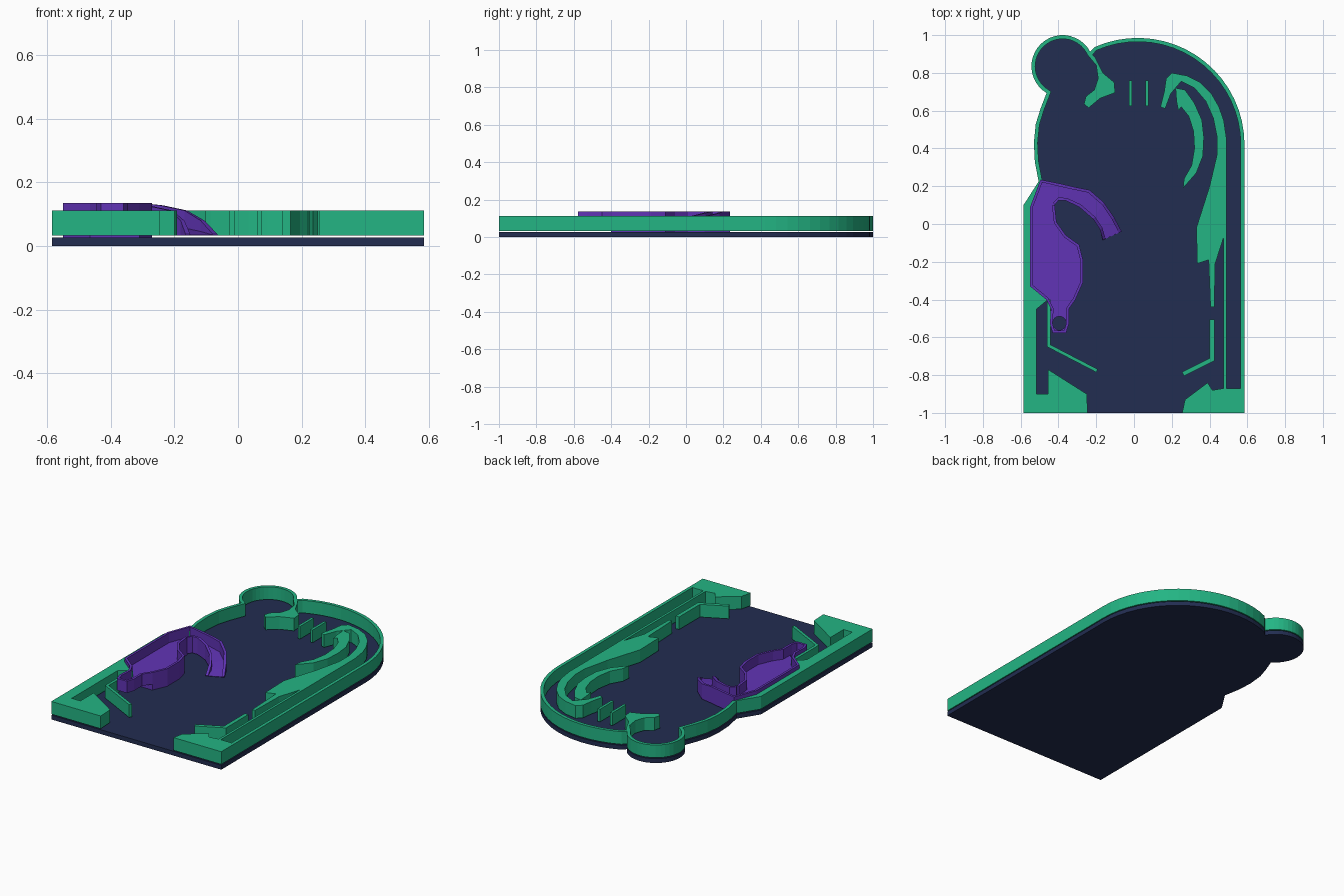
import bpy, bmesh
from math import cos, sin, radians
from mathutils import Vector

cube = bpy.data.objects.get("Cube")
if cube:
    bpy.data.objects.remove(cube, do_unlink=True)


def make_material(name, color):
    mat = bpy.data.materials.new(name)
    mat.use_nodes = True
    mat.diffuse_color = (*color, 1)
    mat.node_tree.nodes["Principled BSDF"].inputs["Base Color"].default_value = (*color, 1)
    return mat


NAVY = make_material("navy board", (.016, .026, .082))
GREEN = make_material("green walls", (.017, .462, .230))
PURPLE = make_material("purple ramp", (.120, .034, .468))

BASE_TOP, WALL_BOTTOM, WALL_TOP = .027, .033, .112
TRAY_FLOOR, RIM_TOP = .075, .136


def finish(name, bm, mat):
    bmesh.ops.recalc_face_normals(bm, faces=bm.faces)
    mesh = bpy.data.meshes.new(name)
    bm.to_mesh(mesh)
    bm.free()
    mesh.materials.append(mat)
    obj = bpy.data.objects.new(name, mesh)
    bpy.context.scene.collection.objects.link(obj)
    return obj


def prism(name, outline, bottom=WALL_BOTTOM, top=WALL_TOP, mat=GREEN, hole=None):
    """Extrude a flat outline, with an optional hole, between two heights."""
    bm = bmesh.new()
    edges = []
    for loop in [outline] + ([hole] if hole else []):
        verts = [bm.verts.new((p[0], p[1], bottom)) for p in loop]
        edges += [bm.edges.new((a, b)) for a, b in zip(verts, verts[1:] + verts[:1])]
    bmesh.ops.triangle_fill(bm, edges=edges, use_beauty=True, normal=(0, 0, 1))
    raised = bmesh.ops.extrude_face_region(bm, geom=bm.faces[:], use_keep_orig=True)["geom"]
    for v in raised:
        if isinstance(v, bmesh.types.BMVert):
            v.co.z = top
    return finish(name, bm, mat)


def offset(path, width):
    """Mitred copy of an open path, moved to the right of its direction."""
    pts = [Vector(p) for p in path]
    dirs = [(b - a).normalized() for a, b in zip(pts, pts[1:])]
    result = []
    for i, p in enumerate(pts):
        d0, d1 = dirs[max(i - 1, 0)], dirs[min(i, len(dirs) - 1)]
        n0, n1 = Vector((d0.y, -d0.x)), Vector((d1.y, -d1.x))
        mid = (n0 + n1).normalized()
        result.append(p + mid * width / max(mid.dot(n0), .5))
    return result


def strip(name, path, width, **kw):
    """Upright wall along a path, made of one box per segment run."""
    return prism(name, list(path) + offset(path, width)[::-1], **kw)


def arc(cx, cy, r, start, end, steps):
    angles = [radians(start + (end - start) * i / steps) for i in range(steps + 1)]
    return [(cx + r * cos(a), cy + r * sin(a)) for a in angles]


# Board and perimeter wall, clockwise from the front left corner
outline = [(-.585, -1), (-.585, .10), (-.505, .225), (-.525, .33), (-.53, .43),
           (-.52, .53), (-.495, .61)]
outline += arc(-.378, .835, .165, 239, 28, 22)
outline += arc(.02, .42, .565, 114, 0, 18)
outline += [(.585, -1)]
prism("board", outline, 0, BASE_TOP, NAVY)
strip("perimeter_wall", outline, .02)

# Front corner blocks with the side lanes
prism("front_right_block", [
    (-.585, -1), (-.245, -1), (-.25, -.90), (-.455, -.77), (-.455, -.90), (-.515, -.90),
    (-.515, -.45), (-.455, -.40), (-.55, -.33), (-.55, .09), (-.49, .21), (-.505, .225),
    (-.585, .10)])
prism("front_left_block", [
    (.585, -1), (.255, -1), (.27, -.93), (.39, -.84), (.415, -.88), (.475, -.87), (.585, -.87)])

# Bent guide rails
strip("right_guide", [(-.46, -.40), (-.46, -.65), (-.20, -.785)], -.018)
strip("left_guide", [(.425, -.505), (.425, -.725), (.265, -.805)], .024)

# Launch lane wall sweeping into the upper arch
prism("launch_lane_wall", [
    (.49, -.88), (.49, .45), (.475, .55), (.45, .62), (.41, .69), (.35, .75), (.28, .785),
    (.20, .80), (.17, .77), (.16, .70), (.14, .62), (.165, .61), (.195, .69), (.22, .72),
    (.25, .755), (.32, .72), (.38, .65), (.42, .56), (.44, .46), (.44, .37), (.40, .20),
    (.33, -.02), (.335, -.21), (.395, -.19), (.405, -.44), (.425, -.44), (.43, -.21),
    (.475, -.07), (.475, -.88)])
prism("inner_hook", [
    (.22, .72), (.27, .71), (.32, .64), (.36, .55), (.37, .46), (.365, .36), (.33, .27),
    (.26, .19), (.265, .24), (.305, .31), (.32, .40), (.315, .49), (.29, .57), (.25, .62),
    (.235, .60), (.225, .65)])

# Top lane dividers and the deflector beside the round pocket
for side, x in (("right", -.018), ("left", .068)):
    prism(side + "_lane_divider", [(x - .008, .625), (x + .008, .625),
                                   (x + .008, .76), (x - .008, .76)])
prism("pocket_deflector", [
    (-.23, .91), (-.205, .88), (-.165, .80), (-.105, .75), (-.10, .695), (-.18, .665),
    (-.24, .615), (-.265, .635), (-.255, .675), (-.21, .71), (-.19, .77), (-.20, .84),
    (-.25, .90)])

# Raised tray: body, spout with a drop hole, and rim
right_edge = [(-.42, .10), (-.41, .01), (-.36, -.06), (-.29, -.11), (-.27, -.19),
              (-.27, -.31), (-.31, -.40)]
spout = [(-.345, -.45), (-.345, -.53), (-.36, -.578), (-.43, -.578), (-.445, -.53),
         (-.44, -.45)]
left_edge = [(-.465, -.40), (-.55, -.33), (-.55, .09), (-.495, .235)]
prism("tray_body", right_edge + left_edge, BASE_TOP, TRAY_FLOOR, PURPLE)
prism("tray_spout", right_edge[-1:] + spout + left_edge[:1], TRAY_FLOOR - .012,
      TRAY_FLOOR, PURPLE, hole=arc(-.395, -.525, .036, 0, 345, 23))
strip("tray_rim", right_edge + spout + left_edge, .014,
      bottom=TRAY_FLOOR - .012, top=RIM_TOP, mat=PURPLE)

# Curved channel ramp dropping to the board: outer point, inner point, rim, floor
stations = [
    ((-.495, .235), (-.42, .10), RIM_TOP, TRAY_FLOOR),
    ((-.395, .215), (-.40, .125), RIM_TOP, TRAY_FLOOR),
    ((-.31, .195), (-.365, .125), RIM_TOP, .072),
    ((-.235, .18), (-.29, .09), .128, .066),
    ((-.16, .115), (-.215, .025), .112, .057),
    ((-.105, .035), (-.18, -.03), .08, .046),
    ((-.065, -.04), (-.165, -.085), .038, .035)]
bm = bmesh.new()
rings = []
for outer, inner, rim, floor in stations:
    o, i = Vector(outer), Vector(inner)
    step = (i - o).normalized() * .016
    section = [(o, WALL_BOTTOM), (o, rim), (o + step, rim), (o + step, floor),
               (i - step, floor), (i - step, rim), (i, rim), (i, WALL_BOTTOM)]
    rings.append([bm.verts.new((p.x, p.y, z)) for p, z in section])
for a, b in zip(rings, rings[1:]):
    for k in range(len(a)):
        n = (k + 1) % len(a)
        bm.faces.new((a[k], a[n], b[n], b[k]))
bm.faces.new(rings[0])
bm.faces.new(rings[-1])
finish("curved_ramp", bm, PURPLE)
